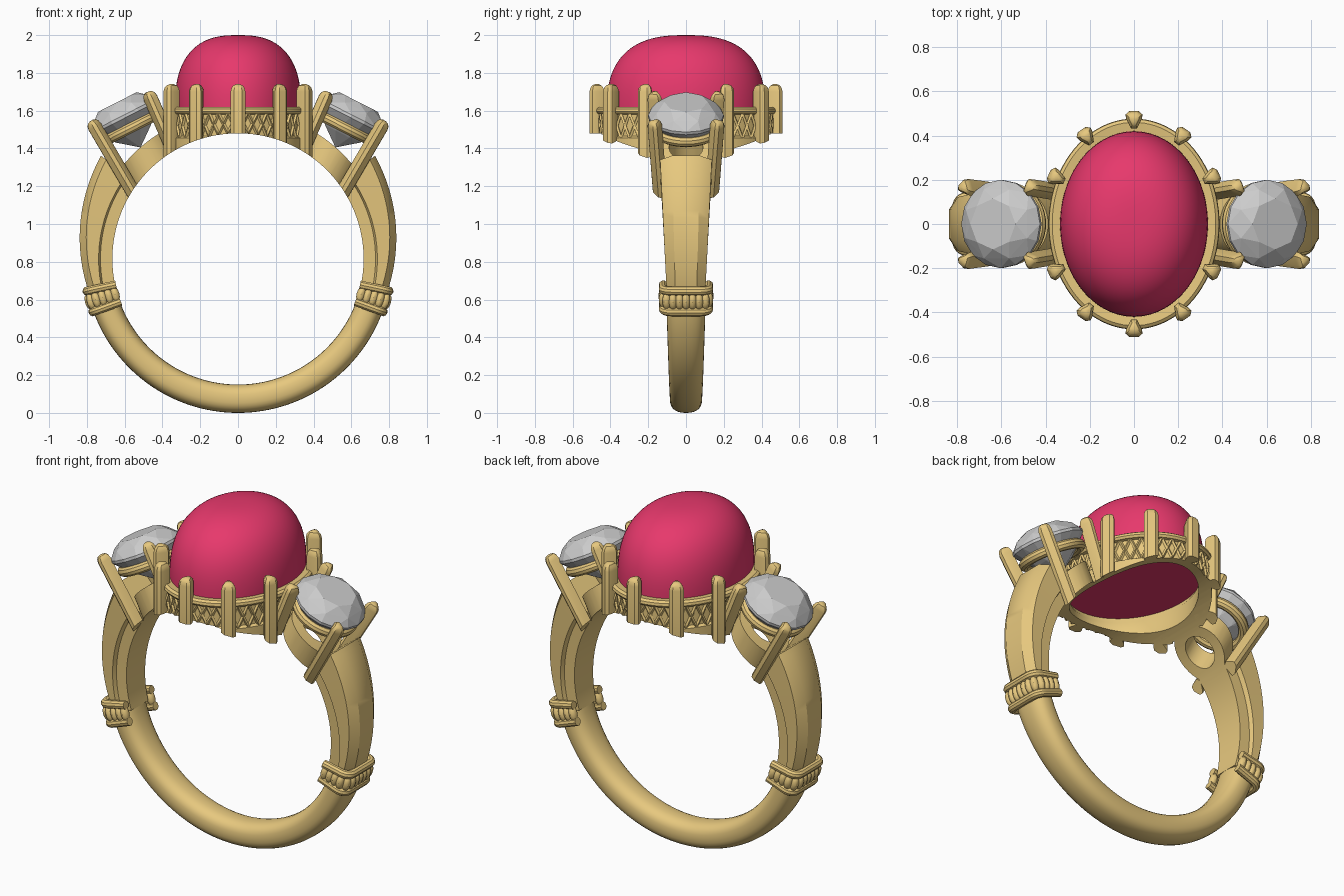
import bpy, bmesh
from math import sin, cos, pi, radians, sqrt
from mathutils import Vector, Matrix

if "Cube" in bpy.data.objects:
    bpy.data.objects.remove(bpy.data.objects["Cube"])

CZ, RF = 0.815, 0.665          # finger hole centre height and radius


def material(name, col):
    m = bpy.data.materials.new(name)
    m.diffuse_color = (*col, 1)
    m.use_nodes = True
    m.node_tree.nodes["Principled BSDF"].inputs["Base Color"].default_value = m.diffuse_color
    return m


GOLD = material("gold", (0.80, 0.58, 0.21))
RED = material("red_stone", (0.80, 0.04, 0.15))


def loft(bm, rings, cap=True, loop=False):
    vs = [[bm.verts.new(p) for p in r] for r in rings]
    n = len(vs[0])
    for a, b in zip(vs, vs[1:] + vs[:1] if loop else vs[1:]):
        for i in range(n):
            bm.faces.new((a[i], a[(i + 1) % n], b[(i + 1) % n], b[i]))
    if cap and not loop:
        bm.faces.new(vs[0])
        bm.faces.new(vs[-1])


def tube(bm, pts, r, ref, sides=10, loop=False):
    rings, n = [], len(pts)
    for i, p in enumerate(pts):
        q0 = pts[i - 1] if loop or i else p
        q1 = pts[(i + 1) % n] if loop or i < n - 1 else p
        t = (q1 - q0).normalized()
        a = t.cross(ref).normalized()
        b = a.cross(t)
        rings.append([p + r * (a * cos(k * 2 * pi / sides) + b * sin(k * 2 * pi / sides))
                      for k in range(sides)])
    loft(bm, rings, loop=loop)


def finish(name, bm, mat=GOLD, cuts=(), mirror=False, smooth=True):
    bmesh.ops.recalc_face_normals(bm, faces=bm.faces)
    me = bpy.data.meshes.new(name)
    bm.to_mesh(me)
    bm.free()
    ob = bpy.data.objects.new(name, me)
    bpy.context.collection.objects.link(ob)
    if mat:
        me.materials.append(mat)
    bpy.ops.object.select_all(action='DESELECT')
    bpy.context.view_layer.objects.active = ob
    ob.select_set(True)
    for op, cutter in cuts:
        m = ob.modifiers.new("bore", 'BOOLEAN')
        m.operation, m.object, m.solver = op, cutter, 'EXACT'
        bpy.ops.object.modifier_apply(modifier=m.name)
    if mirror:
        m = ob.modifiers.new("mirror", 'MIRROR')
        bpy.ops.object.modifier_apply(modifier=m.name)
    if smooth:
        bpy.ops.object.shade_smooth_by_angle(angle=radians(32))
    return ob


def cylinder(name, r):
    bm = bmesh.new()
    loft(bm, [[(r * cos(k * pi / 72), y, CZ + r * sin(k * pi / 72)) for k in range(144)]
              for y in (-1, 1)])
    ob = finish(name, bm, None, smooth=False)
    ob.hide_render = True
    return ob


def polar(r, y, a):
    return Vector((r * cos(a), y, CZ + r * sin(a)))


def prong(bm, base, tip, out, s):
    # wedge-shaped claw with a rounded tip
    ax = (tip - base).normalized()
    side = ax.cross(out).normalized()
    out = side.cross(ax)
    sec = [(1, -.55), (1, .55), (.6, 1), (.1, .9), (-1, .35), (-1, -.35), (.1, -.9), (.6, -1)]
    L = (tip - base).length
    loft(bm, [[base + ax * h + (out * a + side * b) * s * k for a, b in sec]
              for h, k in ((0, 1), (L - s, 1), (L - .5 * s, .88), (L - .15 * s, .62), (L, .25))])


finger = cylinder("finger_cutter", RF)
outer = cylinder("rail_cutter", 0.785)
bore = [('DIFFERENCE', finger)]

# Lower band
A0 = radians(-16)
bm = bmesh.new()
rings = []
for i in range(65):
    t = i / 64
    a = A0 - t * (pi + 2 * A0)
    w = .085 + .02 * abs(2 * t - 1) ** 1.5
    sec = []
    for k in range(28):
        c, s = cos(k * pi / 14), sin(k * pi / 14)
        sec.append(polar(.74 + .075 * abs(c) ** .8 * (1 if c > 0 else -1),
                         w * abs(s) ** .8 * (1 if s > 0 else -1), a))
    rings.append(sec)
loft(bm, rings)
finish("lower_band", bm)

# Faceted upper shoulders
bm = bmesh.new()
rings = []
for i in range(25):
    t = i / 24
    a = A0 + t * radians(53)
    w, ro = .10 + .037 * t, .805 + .103 * t ** 1.15
    half = [(RF, .78 * w), (.728, .80 * w), (.738, w), (ro - .035, w), (ro, .55 * w)]
    rings.append([polar(r, y, a) for r, y in half] + [polar(r, -y, a) for r, y in half[::-1]])
loft(bm, rings)
finish("shoulders", bm, mirror=True)

# Beaded collars: two wires and a row of beads wrapped round the band
def wrap(a):
    c = [(.775 + .042 * sin(k * pi / 12), .078 + .042 * cos(k * pi / 12)) for k in range(7)]
    half = [(.66, .12), (.70, .12), (.74, .12)] + c + [(.817, .04)]
    return [polar(r, y, a) for r, y in half] + [polar(r, -y, a) for r, y in half[::-1]]


tang = Vector((-sin(A0), 0, cos(A0)))
bm = bmesh.new()
for d in (-.07, .07):
    tube(bm, wrap(A0 + d), .024, tang)
finish("collar_wires", bm, mirror=True)
bm = bmesh.new()
path = wrap(A0)
lens = [(q - p).length for p, q in zip(path, path[1:])]
N = 15
for k in range(N):
    d = sum(lens) * (k + .5) / N
    i = 0
    while d > lens[i]:
        d -= lens[i]
        i += 1
    p = path[i].lerp(path[i + 1], d / lens[i])
    e = (path[i + 1] - path[i]).normalized()
    M = Matrix((e * .023, e.cross(tang) * .025, tang * .046)).transposed().to_4x4()
    bmesh.ops.create_uvsphere(bm, u_segments=12, v_segments=8, radius=1,
                              matrix=Matrix.Translation(p) @ M)
finish("collar_beads", bm, mirror=True)

# Centre seat: oval wall with rolled rim, bored by the finger hole
def oval(d, z, a):
    return Vector(((.36 + d) * cos(a), (.45 + d) * sin(a), z))


prof = [(.016, 1.3), (.016, 1.455), (0, 1.465), (0, 1.58), (.018, 1.583), (.027, 1.595),
        (.024, 1.61), (.01, 1.62), (-.03, 1.615), (-.03, 1.55), (-.055, 1.51), (-.055, 1.3)]
bm = bmesh.new()
loft(bm, [[oval(d, z, i * pi / 48) for d, z in prof] for i in range(96)], loop=True)
finish("centre_seat", bm, cuts=bore)

# Criss-cross lattice round the seat
bm = bmesh.new()
N = 44
for i in range(N):
    for s in (-1, 1):
        pts = []
        for t in (0, .5, 1):
            p = oval(.006, 0, (i + s * t) * 2 * pi / N)
            zmin = max(1.455, CZ + sqrt(RF ** 2 - p.x ** 2) + .004)
            p.z = zmin + (1.585 - zmin) * t
            pts.append(p)
        tube(bm, pts, .009, Vector((p.x, p.y, 0)).normalized(), sides=4)
finish("seat_lattice", bm, smooth=False)

# Ten claws round the centre stone
bm = bmesh.new()
for x, y in ((0, .472), (.215, .395), (.35, .21)):
    for sx in ((1,) if x == 0 else (1, -1)):
        for sy in (1, -1):
            p = Vector((x * sx, y * sy, 1.3))
            prong(bm, p, p + Vector((0, 0, .44)), Vector((p.x * 1.3, p.y, 0)).normalized(), .039)
finish("centre_prongs", bm, cuts=bore)

# Domed oval centre stone
bm = bmesh.new()
rings = [[Vector((.33 * cos(k * pi / 36), .42 * sin(k * pi / 36), 1.55)) for k in range(72)]]
for i in range(25):
    a = i / 24 * pi / 2 * .985
    f, h = cos(a) ** (2 / 2.6), sin(a) ** (2 / 2.6)
    rings.append([Vector((.335 * f * cos(k * pi / 36), .42 * f * sin(k * pi / 36), 1.6 + .4 * h))
                  for k in range(72)])
loft(bm, rings)
finish("centre_stone", bm, RED)

# Side settings share one tilted frame (mirrored to the other side)
T = radians(27)
F = Matrix.Translation((.6, 0, 1.57)) @ Matrix.Rotation(T, 4, 'Y')


def disc(r, h, n, off=0.0):
    return [F @ Vector((r * cos((k + off) * 2 * pi / n), r * sin((k + off) * 2 * pi / n), h))
            for k in range(n)]


bm = bmesh.new()
for p in (disc(.115, .085, 8) + disc(.168, .05, 8, .5) + disc(.2, .008, 16) +
          disc(.2, -.008, 16) + disc(.11, -.105, 8, .5) + [F @ Vector((0, 0, -.185))]):
    bm.verts.new(p)
bmesh.ops.convex_hull(bm, input=bm.verts)
finish("side_stones", bm, None, mirror=True, smooth=False)

bm = bmesh.new()
tube(bm, disc(.16, -.07, 48), .028, F.to_3x3() @ Vector((0, 0, 1)), loop=True)
finish("side_bearing_rings", bm, mirror=True)

bm = bmesh.new()
loft(bm, [disc(.155, -.5, 48), disc(.155, 0, 48), disc(.09, 0, 48), disc(.09, -.5, 48)], loop=True)
finish("side_base_collars", bm, cuts=bore + [('INTERSECT', outer)], mirror=True)

bm = bmesh.new()
for su in (1, -1):
    for sv in (1, -1):
        prong(bm, F @ Vector((su * .135, sv * .13, -.45)), F @ Vector((su * .165, sv * .165, .06)),
              F.to_3x3() @ Vector((su, sv, 0)).normalized(), .036)
finish("side_prongs", bm, cuts=bore, mirror=True)

for c in (finger, outer):
    bpy.data.objects.remove(c)
